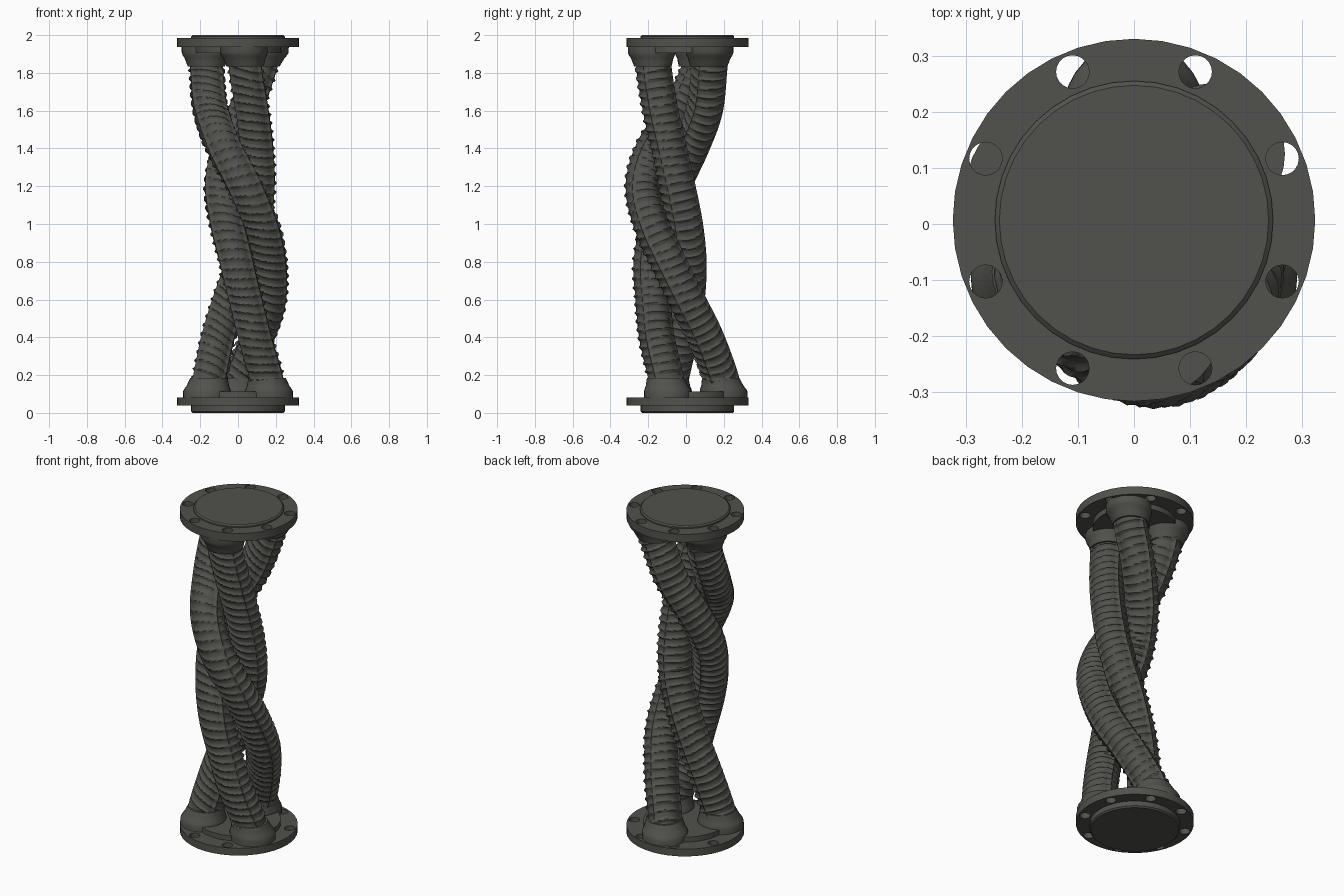
import bpy, bmesh, math
from mathutils import Vector

if "Cube" in bpy.data.objects:
    bpy.data.objects.remove(bpy.data.objects["Cube"])

CY = 0.007  # flanges sit slightly behind the bundle's centre line
mat = bpy.data.materials.new("dark_grey_metal")
mat.diffuse_color = (0.083, 0.083, 0.073, 1)
mat.use_nodes = True
mat.node_tree.nodes["Principled BSDF"].inputs["Base Color"].default_value = mat.diffuse_color


def finish(ob, angle=35):
    ob.data.materials.clear()
    ob.data.materials.append(mat)
    bpy.ops.object.select_all(action='DESELECT')
    ob.select_set(True)
    bpy.context.view_layer.objects.active = ob
    bpy.ops.object.shade_smooth_by_angle(angle=math.radians(angle))


def mesh_object(name, verts, faces, angle=35):
    me = bpy.data.meshes.new(name)
    me.from_pydata(verts, [], faces)
    bm = bmesh.new()
    bm.from_mesh(me)
    bmesh.ops.recalc_face_normals(bm, faces=bm.faces)
    bm.to_mesh(me)
    bm.free()
    ob = bpy.data.objects.new(name, me)
    bpy.context.collection.objects.link(ob)
    finish(ob, angle)


def skin(name, rings, angle=35):
    """Closed skin over a list of equal-sized rings, with end caps."""
    n = len(rings[0])
    verts = [v for ring in rings for v in ring]
    faces = [(i * n + j, i * n + (j + 1) % n, (i + 1) * n + (j + 1) % n, (i + 1) * n + j)
             for i in range(len(rings) - 1) for j in range(n)]
    faces += [tuple(range(n)), tuple(range(len(verts) - n, len(verts)))]
    mesh_object(name, verts, faces, angle)


def circle(x, y, z, r, n):
    return [(x + r * math.cos(math.tau * j / n), y + r * math.sin(math.tau * j / n), z)
            for j in range(n)]


def lathe(name, x, y, profile, n=40):
    skin(name, [circle(x, y, z, r, n) for r, z in profile])


def drilled_flange(name, z0, z1):
    cu = bpy.data.curves.new(name, 'CURVE')
    cu.dimensions = '2D'
    cu.fill_mode = 'BOTH'
    cu.extrude = (z1 - z0) / 2
    outlines = [circle(0, 0, 0, 0.323, 40)]
    for k in range(8):
        a = math.radians(22.5 + 45 * k)
        outlines.append(circle(0.286 * math.cos(a), 0.286 * math.sin(a), 0, 0.0295, 20))
    for pts in outlines:
        sp = cu.splines.new('POLY')
        sp.points.add(len(pts) - 1)
        for p, co in zip(sp.points, pts):
            p.co = (*co, 1)
        sp.use_cyclic_u = True
    ob = bpy.data.objects.new(name, cu)
    bpy.context.collection.objects.link(ob)
    ob.location = (0, CY, (z0 + z1) / 2)
    bpy.ops.object.select_all(action='DESELECT')
    ob.select_set(True)
    bpy.context.view_layer.objects.active = ob
    bpy.ops.object.convert(target='MESH')
    finish(bpy.context.object)


def smooth_path(pts, steps):
    """Catmull-Rom curve through the points."""
    p = [Vector(q) for q in pts]
    p = [2 * p[0] - p[1]] + p + [2 * p[-1] - p[-2]]
    out = []
    for i in range(1, len(p) - 2):
        a, b, c, d = p[i - 1:i + 3]
        for k in range(steps):
            t = k / steps
            out.append(0.5 * (2 * b + (c - a) * t + (2 * a - 5 * b + 4 * c - d) * t * t
                              + (3 * b - a - 3 * c + d) * t ** 3))
    return out + [p[-2]]


def ribbed_cable(name, pts, n=48):
    path = smooth_path(pts, 30)
    rings, s = [], 0.0
    for i, c in enumerate(path):
        t = (path[min(i + 1, len(path) - 1)] - path[max(i - 1, 0)]).normalized()
        u = Vector((1, 0, 0))
        u = (u - t * t.dot(u)).normalized()
        v = t.cross(u)
        if i:
            s += (c - path[i - 1]).length
        ring = []
        for j in range(n):
            a = math.tau * j / n
            # slanted, slightly wavy ribs and three lengthwise seams
            phase = s / 0.046 + j / n + 0.45 * math.cos(a) + 0.12 * math.sin(2 * a + 9 * s)
            r = 0.087 + 0.011 * max(0, math.cos(math.tau * phase)) ** 2
            if j % 16 == 12:
                r = max(r, 0.099)
            ring.append(c + r * (u * math.cos(a) + v * math.sin(a)))
        rings.append(ring)
    skin(name, rings, 50)


# End flanges, raised faces and inner plates
drilled_flange("bottom_flange", 0.038, 0.082)
drilled_flange("top_flange", 1.937, 1.985)
lathe("bottom_face", 0, CY, [(0.24, 0), (0.248, 0.008), (0.248, 0.045)])
lathe("top_face", 0, CY, [(0.248, 1.98), (0.248, 1.993), (0.24, 2.0)])
lathe("bottom_inner_plate", 0, CY, [(0.23, 0.075), (0.23, 0.112)])
lathe("top_inner_plate", 0, CY, [(0.23, 1.905), (0.23, 1.945)])

# Three twisted cables, (x, y, z) along each centre line
cables = {
    "back_to_left_cable": [
        (0, .2, .09), (.025, .175, .2), (.1, .1, .4), (.165, 0, .6), (.168, -.1, .8),
        (.125, -.19, 1.0), (.035, -.232, 1.2), (-.075, -.178, 1.4), (-.145, -.045, 1.6),
        (-.165, .055, 1.8), (-.172, .07, 1.93)],
    "right_to_back_cable": [
        (.165, -.095, .09), (.148, -.115, .2), (.09, -.16, .4), (.04, -.18, .6),
        (-.01, -.19, .8), (-.06, -.15, 1.0), (-.087, -.075, 1.2), (-.045, .02, 1.4),
        (.04, .095, 1.6), (.11, .118, 1.8), (.143, .125, 1.93)],
    "left_to_front_cable": [
        (-.165, -.095, .09), (-.148, -.08, .2), (-.105, -.035, .4), (-.045, 0, .6),
        (.025, .01, .8), (.085, -.01, 1.0), (.107, -.05, 1.2), (.1, -.095, 1.4),
        (.075, -.14, 1.6), (.042, -.172, 1.8), (.03, -.182, 1.93)],
}

# Cables with flared collars at both ends
collar = [(0.126, 0), (0.126, 0.038), (0.122, 0.052), (0.113, 0.066), (0.107, 0.085), (0.099, 0.11)]
for name, pts in cables.items():
    ribbed_cable(name, pts)
    for end, z0, sign, k in (("bottom", 0.075, 1, 0), ("top", 1.945, -1, -1)):
        nxt = pts[1] if k == 0 else pts[-2]
        rings = []
        for r, h in collar:
            f = max(0, h - 0.035) / 0.115  # lean along with the cable
            x = pts[k][0] + (nxt[0] - pts[k][0]) * f
            y = pts[k][1] + (nxt[1] - pts[k][1]) * f
            rings.append(circle(x, y, z0 + sign * h, r, 32))
        skin(f"{name}_{end}_collar", rings)
